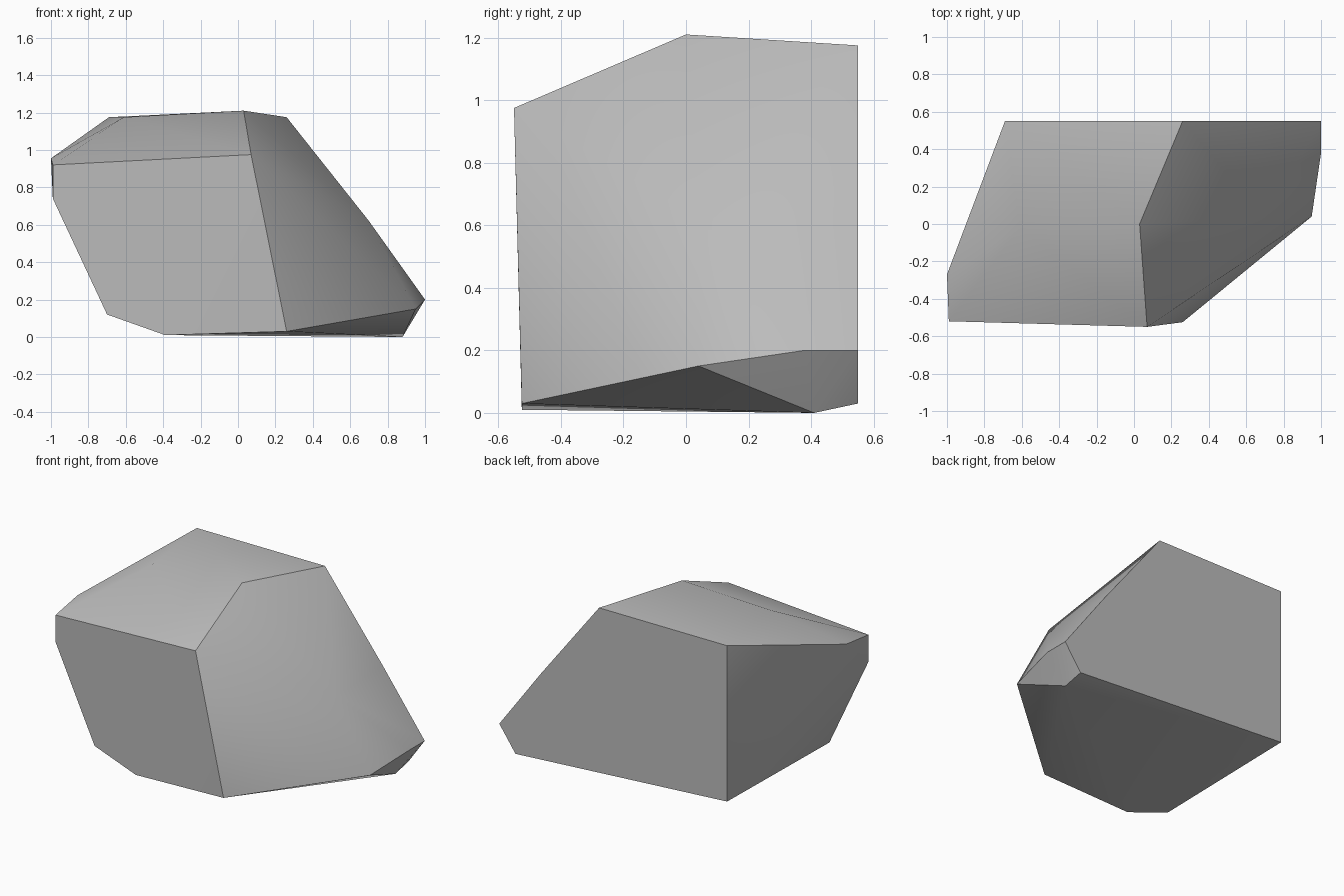
import bpy, bmesh, math

# Remove the default cube
cube = bpy.data.objects.get("Cube")
if cube:
    bpy.data.objects.remove(cube, do_unlink=True)

# Stone colour
stone = bpy.data.materials.new("stone grey")
stone.use_nodes = True
grey = (0.5, 0.5, 0.5, 1)
stone.diffuse_color = grey
stone.node_tree.nodes["Principled BSDF"].inputs["Base Color"].default_value = grey

# Corner points of the boulder
front = [(-0.99, -0.52, 0.92), (0.07, -0.55, 0.975), (0.26, -0.525, 0.03),
         (-0.39, -0.525, 0.01), (-0.7, -0.52, 0.12), (-0.99, -0.52, 0.74)]
crown = [(0.03, 0, 1.21), (-0.61, -0.02, 1.175), (-1, -0.27, 0.955)]
side = [(0.7, 0.04, 0.62), (0.95, 0.04, 0.15), (1, 0.38, 0.2), (0.88, 0.41, 0)]
back = [(x, 0.55, z) for x, z in
        [(0.26, 1.175), (-0.69, 1.175), (-0.69, 0.13), (0.88, 0.03), (1, 0.2), (0.69, 0.62)]]

# Wrap the corners in a convex shell
bm = bmesh.new()
for p in front + crown + side + back:
    bm.verts.new(p)
bmesh.ops.convex_hull(bm, input=bm.verts)
bmesh.ops.dissolve_limit(bm, angle_limit=math.radians(1.0), verts=bm.verts, edges=bm.edges)
bmesh.ops.recalc_face_normals(bm, faces=bm.faces)
mesh = bpy.data.meshes.new("boulder")
bm.to_mesh(mesh)
bm.free()
mesh.materials.append(stone)
boulder = bpy.data.objects.new("boulder", mesh)
bpy.context.collection.objects.link(boulder)

# Soft shading with crisp main edges
bpy.ops.object.select_all(action="DESELECT")
boulder.select_set(True)
bpy.context.view_layer.objects.active = boulder
bpy.ops.object.shade_smooth_by_angle(angle=math.radians(30))
